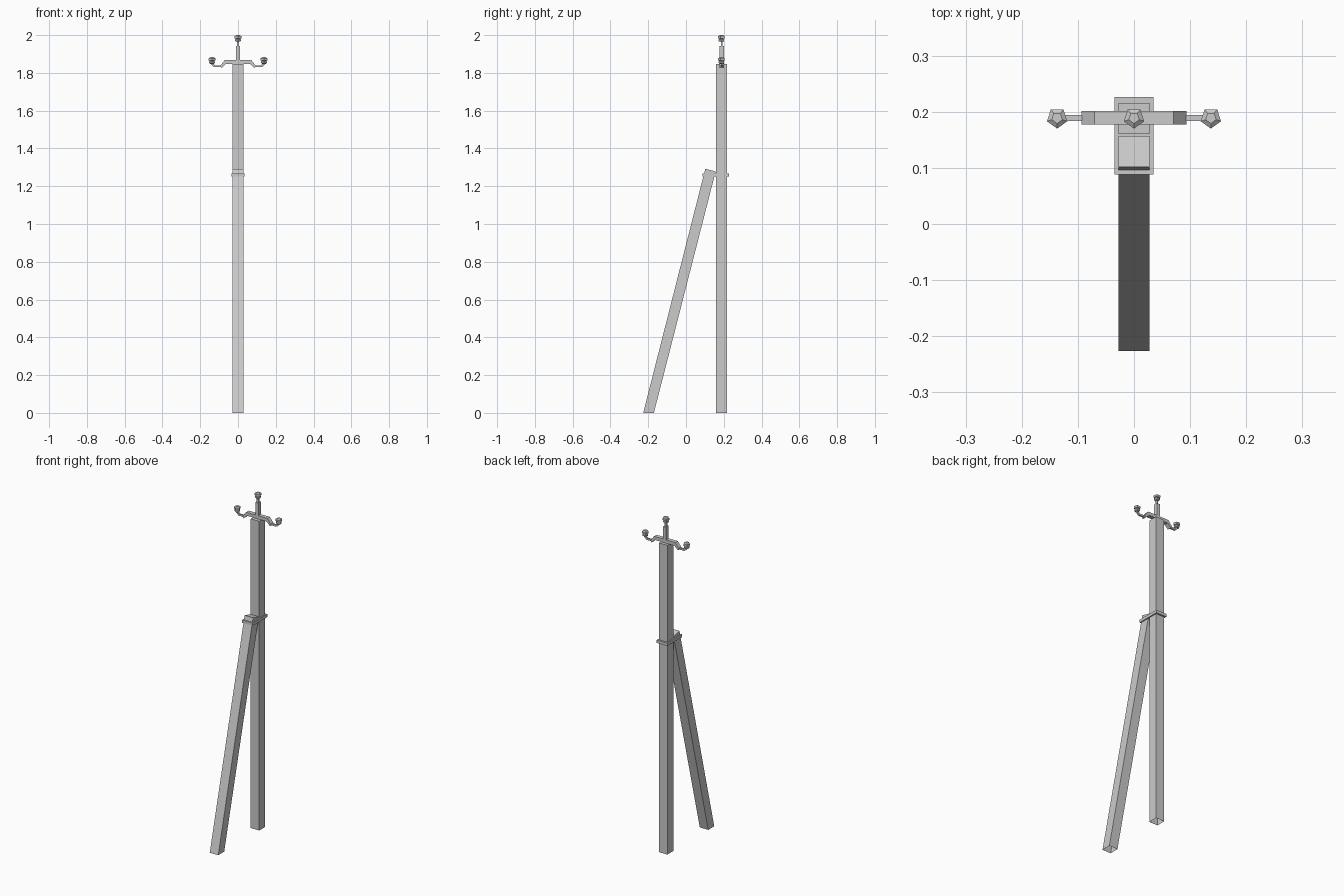
import bpy, bmesh, math

if "Cube" in bpy.data.objects:
    bpy.data.objects.remove(bpy.data.objects["Cube"])

YP = 0.189          # post axis in y


def make(name, verts, faces):
    me = bpy.data.meshes.new(name)
    me.from_pydata(verts, [], faces)
    bm = bmesh.new()
    bm.from_mesh(me)
    bmesh.ops.recalc_face_normals(bm, faces=bm.faces)
    bm.to_mesh(me)
    bm.free()
    ob = bpy.data.objects.new(name, me)
    bpy.context.collection.objects.link(ob)
    return ob


def loft(name, rings, cap_start=True, cap_end=True):
    """Skin a list of equal-length vertex rings."""
    n = len(rings[0])
    verts = [v for r in rings for v in r]
    faces = [(i * n + j, i * n + (j + 1) % n, (i + 1) * n + (j + 1) % n, (i + 1) * n + j)
             for i in range(len(rings) - 1) for j in range(n)]
    if cap_start:
        faces.append(tuple(range(n))[::-1])
    if cap_end:
        faces.append(tuple(range((len(rings) - 1) * n, len(rings) * n)))
    return make(name, verts, faces)


def rect(hx, y0, y1, z):
    return [(-hx, y0, z), (hx, y0, z), (hx, y1, z), (-hx, y1, z)]


def strip(name, section, hy):
    """Extrude an xz outline along y, centred on the post."""
    return loft(name, [[(x, YP + s * hy, z) for x, z in section] for s in (-1, 1)])


def insulator(name, x, z):
    """Five-sided grooved insulator."""
    profile = [(0.010, 0), (0.016, 0.004), (0.016, 0.012), (0.011, 0.015),
               (0.019, 0.018), (0.019, 0.029), (0.010, 0.035)]
    angles = [math.radians(-90 + 72 * k) for k in range(5)]
    loft(name, [[(x + r * math.cos(a), YP + r * math.sin(a), z + h) for a in angles]
                for r, h in profile])


# main post, open underneath
loft("main_post", [rect(0.028, 0.160, 0.216, 0), rect(0.028, 0.160, 0.216, 1.846)],
     cap_start=False)

# leaning brace, cut flat at the ground and square at the top
top = [(-0.028, 0.102, 1.292), (0.028, 0.102, 1.292),
       (0.028, 0.157, 1.278), (-0.028, 0.157, 1.278)]
loft("leaning_brace", [rect(0.028, -0.2265, -0.170, 0), top], cap_start=False)

# clamp joining brace and post
loft("clamp", [rect(0.035, 0.088, 0.2265, 1.251), rect(0.035, 0.088, 0.2265, 1.268)])

# crossarm with drooping ends
half_top = [(0.070, 1.868), (0.094, 1.838)]
half_low = [(0.087, 1.826), (0.064, 1.848)]
half = half_top + half_low
strip("crossarm", half + [(-x, z) for x, z in reversed(half)], 0.012)

# hooked side pins with insulators
for s, side in ((-1, "left"), (1, "right")):
    hook = [(0.086, 1.840), (0.122, 1.840), (0.132, 1.850), (0.142, 1.850),
            (0.142, 1.846), (0.126, 1.830), (0.086, 1.830)]
    strip(side + "_pin", [(s * x, z) for x, z in hook], 0.005)
    insulator(side + "_insulator", s * 0.137, 1.848)

# top bracket, pin and insulator
loft("top_bracket", [rect(0.010, YP - 0.012, YP + 0.012, z) for z in (1.860, 1.943)])
loft("top_pin", [rect(0.005, YP - 0.005, YP + 0.005, z) for z in (1.940, 1.968)])
insulator("top_insulator", 0, 1.965)
